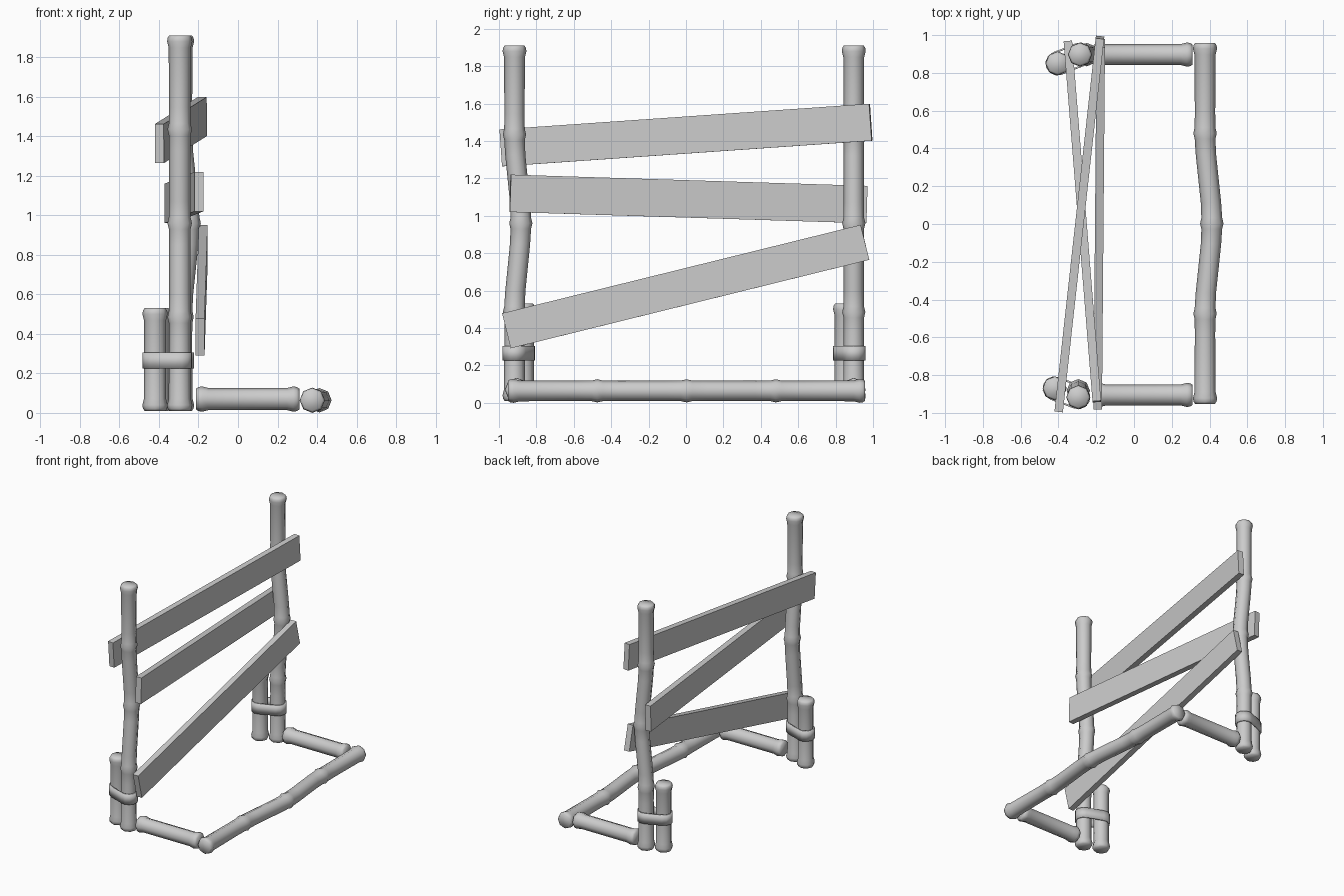
import bpy, bmesh
from math import cos, sin, pi, atan2
from mathutils import Vector, Matrix

if "Cube" in bpy.data.objects:
    bpy.data.objects.remove(bpy.data.objects["Cube"])

SIDES = 8


def finish(name, bm, smooth):
    me = bpy.data.meshes.new(name)
    bm.to_mesh(me)
    bm.free()
    for p in me.polygons:
        p.use_smooth = smooth
    ob = bpy.data.objects.new(name, me)
    bpy.context.collection.objects.link(ob)
    return ob


def log(name, start, axis, length, bend=None):
    """Bamboo pole with flared ends; a bend adds three joints and a bow."""
    start, axis = Vector(start), Vector(axis)
    end = [(0, .053), (.012, .061), (.03, .064), (.062, .056)]
    prof = list(end)
    if bend:
        joints = [.25, .5, .75]
        for j in joints:
            c = length * j
            prof += [(c - .11, .054), (c - .03, .055), (c, .062), (c + .03, .055), (c + .11, .054)]
    prof += [(length - t, r) for t, r in reversed(end)]
    side = Vector((1, 0, 0)) if abs(axis.x) < .5 else Vector((0, 0, 1))
    other = axis.cross(side)
    bm = bmesh.new()
    rings = []
    for t, r in prof:
        c = start + axis * t
        u = t / length
        if bend and .25 < u < .75:
            c += Vector(bend) * cos((u - .5) * 2 * pi) ** 2
        rings.append([bm.verts.new(c + (side * cos(a) + other * sin(a)) * r)
                      for a in (2 * pi * i / SIDES for i in range(SIDES))])
    for a, b in zip(rings, rings[1:]):
        for i in range(SIDES):
            j = (i + 1) % SIDES
            bm.faces.new((a[i], a[j], b[j], b[i]))
    bm.faces.new(rings[0][::-1])
    bm.faces.new(rings[-1])
    bmesh.ops.recalc_face_normals(bm, faces=bm.faces)
    return finish(name, bm, True)


def plank(name, a, b, height, thick=.045):
    """Flat board between two end centres, wide side upright."""
    a, b = Vector(a), Vector(b)
    d = (b - a).normalized()
    n = d.cross(Vector((0, 0, 1))).normalized()
    h = n.cross(d)
    rot = Matrix((d, n, h)).transposed().to_4x4()
    bm = bmesh.new()
    bmesh.ops.create_cube(bm, size=1, matrix=Matrix.Translation((a + b) / 2) @ rot
                          @ Matrix.Diagonal(((b - a).length, thick, height, 1)))
    return finish(name, bm, False)


def band(name, p, q, r, z0, z1):
    """Strap wrapped round two upright poles."""
    p, q = Vector(p), Vector(q)
    ang = atan2(q.y - p.y, q.x - p.x)
    pts = []
    for c, s in ((q, ang - pi / 2), (p, ang + pi / 2)):
        pts += [(c.x + r * cos(s + pi * i / 6), c.y + r * sin(s + pi * i / 6)) for i in range(7)]
    bm = bmesh.new()
    lo = [bm.verts.new((x, y, z0)) for x, y in pts]
    hi = [bm.verts.new((x, y, z1)) for x, y in pts]
    for i in range(len(pts)):
        j = (i + 1) % len(pts)
        bm.faces.new((lo[i], lo[j], hi[j], hi[i]))
    ob = finish(name, bm, False)
    m = ob.modifiers.new("thickness", 'SOLIDIFY')
    m.thickness, m.offset = .01, -1
    bpy.context.view_layer.objects.active = ob
    ob.select_set(True)
    bpy.ops.object.shade_smooth_by_angle()
    ob.select_set(False)


UP = (0, 0, 1)

# Uprights, short braces and straps at each end
for end, post, brace, bend, rail_y in (
        ("front", (-.295, -.917), (-.42, -.87), (0, .034, 0), -.905),
        ("back", (-.286, .897), (-.405, .85), (.036, 0, 0), .897)):
    log(end + "_post", (*post, .01), UP, 1.9, bend)
    log(end + "_brace", (*brace, .01), UP, .52)
    band(end + "_strap", brace, post, .064, .225, .305)
    # Ground rail running out from the post
    log(end + "_foot_rail", (-.212, rail_y, .07), (1, 0, 0), .522)

# Long bowed ground rail
log("long_ground_rail", (.376, -.952, .064), (0, 1, 0), 1.91, (.036, 0, 0))

# Crooked boards woven between the uprights
plank("top_board", (-.398, -.988, 1.363), (-.18, .988, 1.5), .198)
plank("middle_board", (-.197, -.94, 1.12), (-.35, .966, 1.06), .2)
plank("bottom_board", (-.192, -.96, .385), (-.176, .957, .858), .193)
